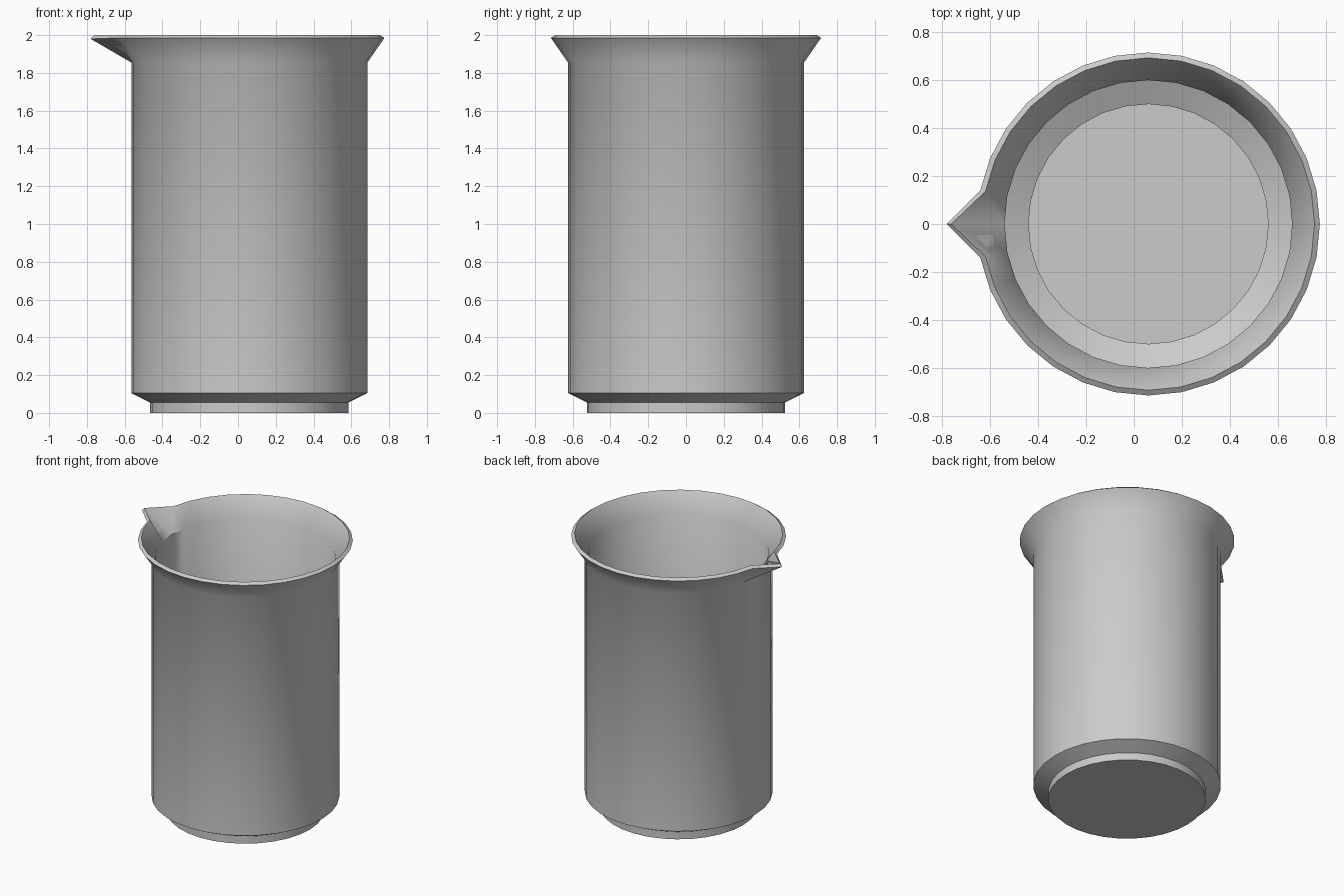
import bpy, bmesh, math

if "Cube" in bpy.data.objects:
    bpy.data.objects.remove(bpy.data.objects["Cube"])

SIDES = 32
CENTRE_X = 0.06

# Closed wall profile (radius, height): outside from foot to rim, then inside down to floor
profile = [
    (0.525, 0.0), (0.525, 0.055), (0.625, 0.105), (0.625, 1.855), (0.715, 1.985),
    (0.693, 2.0), (0.60, 1.863), (0.60, 0.119), (0.50, 0.07), (0.50, 0.025),
]
OUTER_RIM, INNER_RIM = 4, 5

bm = bmesh.new()

# Rings of vertices around the axis
rings = []
for r, z in profile:
    ring = []
    for i in range(SIDES):
        a = 2 * math.pi * i / SIDES
        ring.append(bm.verts.new((CENTRE_X + r * math.cos(a), r * math.sin(a), z)))
    rings.append(ring)

# Walls, underside and inner floor
for low, high in zip(rings, rings[1:]):
    for i in range(SIDES):
        j = (i + 1) % SIDES
        bm.faces.new((low[i], low[j], high[j], high[i]))
bm.faces.new(rings[0][::-1])
bm.faces.new(rings[-1])

# Pouring spout: pull the rim out at the -x side
rings[OUTER_RIM][SIDES // 2].co = (-0.78, 0, 1.98)
rings[INNER_RIM][SIDES // 2].co = (-0.763, 0, 2.0)

bmesh.ops.recalc_face_normals(bm, faces=bm.faces)
mesh = bpy.data.meshes.new("beaker")
bm.to_mesh(mesh)
bm.free()
beaker = bpy.data.objects.new("beaker", mesh)
bpy.context.collection.objects.link(beaker)

# Smooth walls with crisp foot and rim edges
bpy.context.view_layer.objects.active = beaker
beaker.select_set(True)
bpy.ops.object.shade_smooth_by_angle(angle=math.radians(50))
